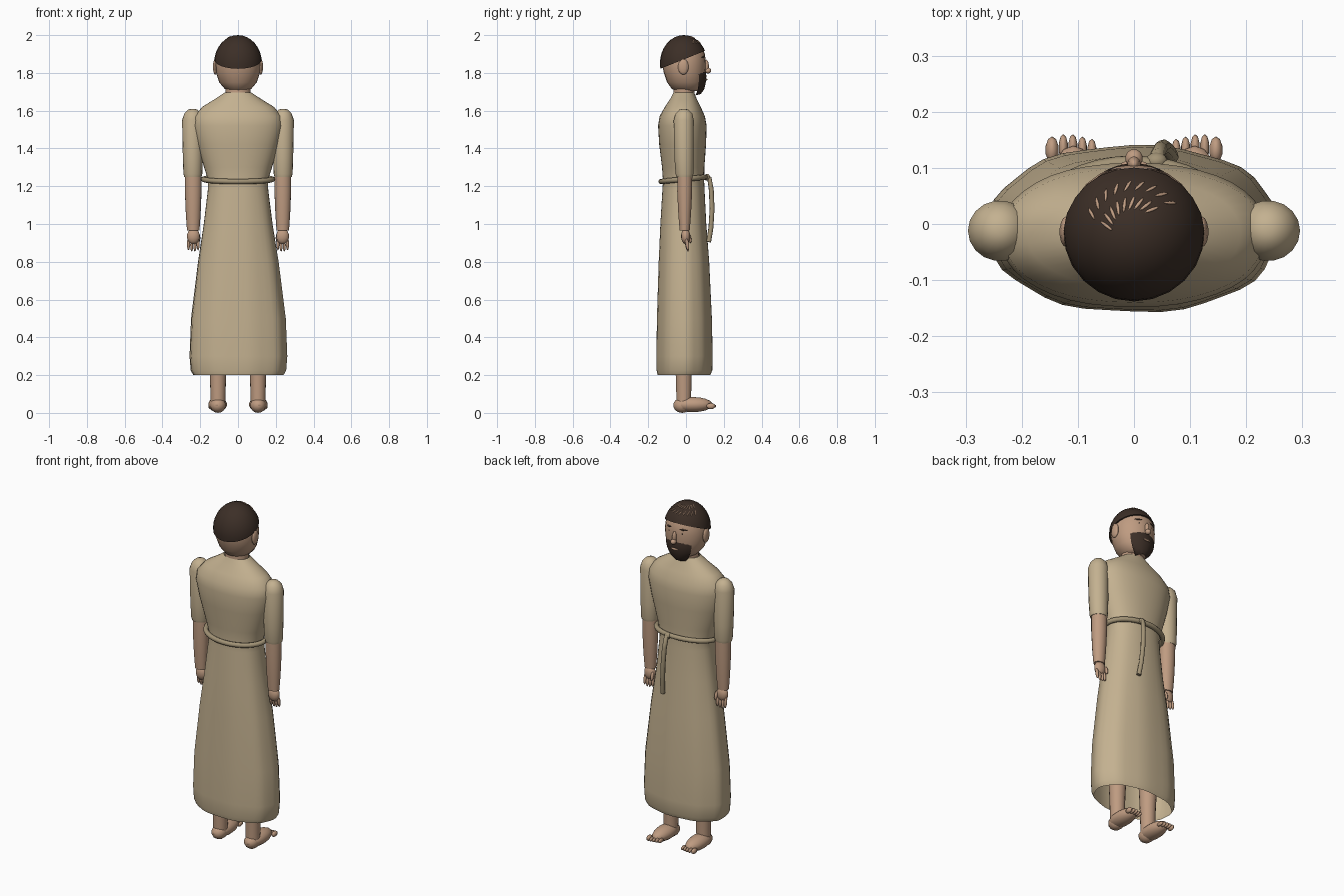
import bpy, bmesh, math
from mathutils import Vector, Matrix
from math import sin, cos, pi, sqrt

if "Cube" in bpy.data.objects:
    bpy.data.objects.remove(bpy.data.objects["Cube"])


def material(name, rgb):
    m = bpy.data.materials.new(name)
    m.diffuse_color = (*rgb, 1)
    m.use_nodes = True
    m.node_tree.nodes["Principled BSDF"].inputs["Base Color"].default_value = m.diffuse_color
    return m


CLOTH = material("cloth", (0.55, 0.44, 0.28))
ROPE = material("rope", (0.36, 0.29, 0.18))
SKIN = material("skin", (0.52, 0.33, 0.22))
HAIR = material("hair", (0.045, 0.028, 0.02))
WHITE = material("eye_white", (0.75, 0.7, 0.62))


def finish(name, bm, mat, angle=50):
    bmesh.ops.recalc_face_normals(bm, faces=bm.faces)
    me = bpy.data.meshes.new(name)
    bm.to_mesh(me)
    bm.free()
    me.materials.append(mat)
    ob = bpy.data.objects.new(name, me)
    bpy.context.collection.objects.link(ob)
    bpy.ops.object.select_all(action='DESELECT')
    ob.select_set(True)
    bpy.context.view_layer.objects.active = ob
    bpy.ops.object.shade_smooth_by_angle(angle=math.radians(angle))
    return ob


def loft(name, rings, mat, n=20, cx=0.0, power=2.0, fold=None, cap=True):
    """Stack rings of (z, half width, back y, front y)."""
    bm = bmesh.new()
    loops = []
    for z, rx, y0, y1 in rings:
        loop = []
        for i in range(n):
            a = 2 * pi * i / n
            c, s = cos(a), sin(a)
            k = fold(a, z) if fold else 1
            px = math.copysign(abs(c) ** (2 / power), c) * rx * k
            py = math.copysign(abs(s) ** (2 / power), s) * (y1 - y0) / 2 * k
            loop.append(bm.verts.new((cx + px, (y0 + y1) / 2 + py, z)))
        loops.append(loop)
    for a, b in zip(loops, loops[1:]):
        for i in range(n):
            j = (i + 1) % n
            bm.faces.new((a[i], a[j], b[j], b[i]))
    if cap:
        bm.faces.new(loops[0])
        bm.faces.new(loops[-1])
    return finish(name, bm, mat)


def ball(name, loc, size, mat, rot=None, seg=14):
    bm = bmesh.new()
    bmesh.ops.create_uvsphere(bm, u_segments=seg, v_segments=max(6, seg // 2), radius=1)
    m = Matrix.Translation(loc) @ (rot or Matrix()) @ Matrix.Diagonal((*size, 1))
    bmesh.ops.transform(bm, matrix=m, verts=bm.verts)
    return finish(name, bm, mat)


def rope(name, pts, r, cyclic=False):
    cu = bpy.data.curves.new(name, 'CURVE')
    cu.dimensions = '3D'
    cu.bevel_depth, cu.bevel_resolution, cu.use_fill_caps = r, 2, True
    sp = cu.splines.new('POLY')
    sp.points.add(len(pts) - 1)
    for p, co in zip(sp.points, pts):
        p.co = (*co, 1)
    sp.use_cyclic_u = cyclic
    tmp = bpy.data.objects.new(name + "_path", cu)
    bpy.context.collection.objects.link(tmp)
    bpy.context.view_layer.update()
    me = bpy.data.meshes.new_from_object(tmp.evaluated_get(bpy.context.evaluated_depsgraph_get()))
    bpy.data.objects.remove(tmp)
    bm = bmesh.new()
    bm.from_mesh(me)
    return finish(name, bm, ROPE)


# Robe with soft folds in the skirt
def folds(a, z):
    return 1 + 0.014 * sin(9 * a + 1) * max(0.15, min(1, (1.2 - z) * 2))


robe = [(0.2, 0.238, -0.15, 0.128), (0.225, 0.252, -0.156, 0.138), (0.3, 0.258, -0.157, 0.14),
        (0.5, 0.25, -0.154, 0.136), (0.8, 0.213, -0.145, 0.122), (1.0, 0.182, -0.136, 0.107),
        (1.18, 0.16, -0.125, 0.098), (1.23, 0.158, -0.122, 0.096), (1.3, 0.18, -0.127, 0.097),
        (1.42, 0.215, -0.142, 0.106), (1.52, 0.238, -0.148, 0.109), (1.57, 0.232, -0.14, 0.1),
        (1.62, 0.19, -0.112, 0.078), (1.66, 0.125, -0.085, 0.058), (1.695, 0.072, -0.067, 0.044)]
loft("robe", robe, CLOTH, n=40, power=2.2, fold=folds, cap=False)

# Rope belt and hanging end
rope("belt", [(0.183 * cos(a), -0.012 + 0.12 * sin(a), 1.237 + 0.012 * sin(a))
              for a in (2 * pi * i / 36 for i in range(36))], 0.014, True)
rope("belt_tail", [(0.04, 0.105, 1.25), (0.042, 0.124, 1.24), (0.047, 0.134, 1.18),
                   (0.053, 0.138, 1.08), (0.06, 0.132, 0.98), (0.067, 0.12, 0.905)], 0.013)
ball("belt_knot", (0.04, 0.112, 1.247), (0.02, 0.016, 0.018), ROPE)

# Neck and head
loft("neck", [(1.66, 0.066, -0.068, 0.045), (1.71, 0.066, -0.066, 0.046),
              (1.76, 0.066, -0.065, 0.05)], SKIN)
HC, HR = Vector((0, -0.011, 1.85)), Vector((0.12, 0.118, 0.145))
head = [(1.703, 0.045, -0.05, 0.07), (1.715, 0.07, -0.075, 0.083), (1.75, 0.1, -0.1, 0.097),
        (1.8, 0.116, -0.117, 0.103), (1.85, 0.12, -0.129, 0.106), (1.9, 0.112, -0.122, 0.1),
        (1.94, 0.094, -0.104, 0.082), (1.97, 0.066, -0.077, 0.054), (1.99, 0.03, -0.04, 0.02)]
loft("head", head, SKIN, n=24)

# Close-fitting hair cut along a line sloping up to the forehead
bm = bmesh.new()
bmesh.ops.create_uvsphere(bm, u_segments=24, v_segments=16, radius=1)
bmesh.ops.transform(bm, verts=bm.verts, matrix=Matrix.Translation((0, -0.012, 1.85))
                    @ Matrix.Diagonal((0.127, 0.126, 0.15, 1)))
bmesh.ops.bisect_plane(bm, geom=bm.verts[:] + bm.edges[:] + bm.faces[:],
                       plane_co=(0, -0.14, 1.82), plane_no=(0, -0.4, 1), clear_inner=True)
bmesh.ops.holes_fill(bm, edges=[e for e in bm.edges if e.is_boundary])
finish("hair", bm, HAIR, 60)

# Slim scalp partings swirling over the front of the crown
for i in range(9):
    for el in (50, 67):
        az, e = math.radians(38 + i * 15 + (el - 50) * 0.7), math.radians(el)
        d = Vector((cos(e) * cos(az), cos(e) * sin(az), sin(e)))
        p = Vector((0, -0.012, 1.85)) + Vector((d.x * 0.127, d.y * 0.126, d.z * 0.15))
        n = Vector((d.x / 0.127, d.y / 0.126, d.z / 0.15)).normalized()
        t = Vector((cos(az - 0.4), sin(az - 0.4), 0))
        t = (t - n * t.dot(n)).normalized()
        rot = Matrix((t, n.cross(t), n)).transposed().to_4x4()
        ball("scalp_parting", p, (0.015, 0.003, 0.002), SKIN, rot, 8)


# Beard patch wrapped round the jaw
bm = bmesh.new()
beard = [(1.69, 0.045, 0.09), (1.715, 0.078, 0.107), (1.75, 0.102, 0.115),
         (1.785, 0.112, 0.118), (1.808, 0.112, 0.114)]
grid = []
for z, rx, ry in beard:
    grid.append([bm.verts.new((rx * sin(a), -0.01 + ry * cos(a), z - 0.01 * abs(sin(a))))
                 for a in (math.radians(-48 + 8 * i) for i in range(13))])
for a, b in zip(grid, grid[1:]):
    for i in range(12):
        bm.faces.new((a[i], a[i + 1], b[i + 1], b[i]))
bmesh.ops.solidify(bm, geom=bm.faces[:], thickness=0.014)
finish("beard", bm, HAIR)
ball("mouth", (0, 0.107, 1.765), (0.024, 0.006, 0.006), SKIN)

# Nose
ball("nose_bridge", (0, 0.107, 1.835), (0.012, 0.014, 0.035), SKIN)
ball("nose_tip", (0, 0.117, 1.812), (0.016, 0.017, 0.015), SKIN)

for s, side in ((1, "right"), (-1, "left")):
    # Face details
    ball(side + "_ear", (s * 0.121, -0.014, 1.832), (0.012, 0.028, 0.042), SKIN)
    turn = Matrix.Rotation(-s * 0.38, 4, 'Z')
    ball(side + "_eye", (s * 0.043, 0.088, 1.858), (0.019, 0.007, 0.009), WHITE, turn)
    ball(side + "_pupil", (s * 0.042, 0.094, 1.858), (0.007, 0.003, 0.008), HAIR, turn, 10)
    ball(side + "_brow", (s * 0.044, 0.088, 1.883), (0.026, 0.007, 0.006), HAIR,
         turn @ Matrix.Rotation(s * 0.12, 4, 'Y'))

    # Sleeve, forearm and hand
    x = s * 0.239
    loft(side + "_sleeve", [(1.25, 0.046, -0.052, 0.036), (1.265, 0.05, -0.056, 0.04),
         (1.35, 0.053, -0.062, 0.041), (1.55, 0.057, -0.066, 0.042), (1.585, 0.045, -0.055, 0.034),
         (1.605, 0.025, -0.036, 0.014), (1.61, 0.008, -0.02, -0.004)], CLOTH, n=18, cx=x)
    loft(side + "_forearm", [(0.965, 0.033, -0.034, 0.02), (1.05, 0.039, -0.041, 0.027),
         (1.17, 0.044, -0.047, 0.033), (1.27, 0.045, -0.046, 0.034)], SKIN, n=18, cx=s * 0.237)
    ball(side + "_palm", (s * 0.236, -0.002, 0.935), (0.035, 0.024, 0.042), SKIN)
    for i in range(4):
        ball(side + "_finger", (s * (0.211 + i * 0.017), 0.006, 0.894 - 0.006 * (i in (1, 2))),
             (0.0085, 0.01, 0.034), SKIN, Matrix.Rotation(0.15, 4, 'X'), 10)
    ball(side + "_thumb", (s * 0.208, 0.018, 0.925), (0.009, 0.01, 0.026), SKIN,
         Matrix.Rotation(0.25, 4, 'X'), 10)

    # Leg, foot and toes
    loft(side + "_leg", [(0.04, 0.038, -0.05, 0.026), (0.2, 0.043, -0.055, 0.031),
         (0.45, 0.055, -0.065, 0.045)], SKIN, n=18, cx=s * 0.106)
    ball(side + "_foot", (s * 0.108, 0.036, 0.044), (0.05, 0.105, 0.04), SKIN, seg=18)
    ball(side + "_heel", (s * 0.106, -0.02, 0.04), (0.042, 0.048, 0.04), SKIN)
    for i in range(5):
        ball(side + "_toe", (s * (0.143 - i * 0.017 + 0.003 * (i == 0)), 0.138 - 0.004 * abs(i - 1.5), 0.036),
             (0.012 if i == 0 else 0.0085, 0.024, 0.016 if i == 0 else 0.012), SKIN, None, 10)
